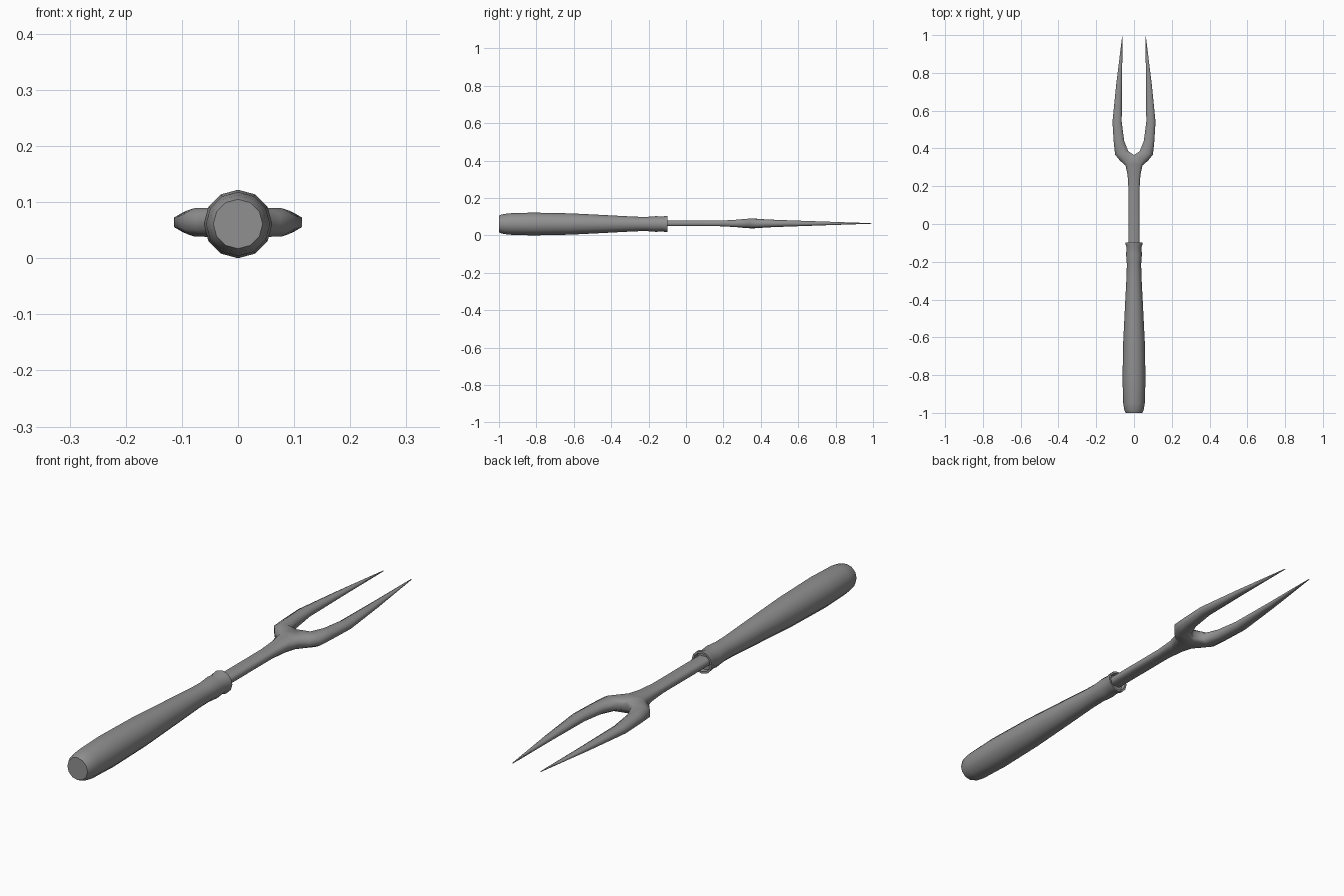
import bpy, bmesh, math

if "Cube" in bpy.data.objects:
    bpy.data.objects.remove(bpy.data.objects["Cube"])

ZC = 0.061

# Dark grey material
grey = bpy.data.materials.new("dark_grey")
grey.diffuse_color = (0.28, 0.28, 0.28, 1)
grey.use_nodes = True
grey.node_tree.nodes["Principled BSDF"].inputs["Base Color"].default_value = grey.diffuse_color


def finish(name, bm, angle):
    bmesh.ops.remove_doubles(bm, verts=bm.verts, dist=1e-5)
    bmesh.ops.recalc_face_normals(bm, faces=bm.faces)
    mesh = bpy.data.meshes.new(name)
    bm.to_mesh(mesh)
    bm.free()
    mesh.materials.append(grey)
    ob = bpy.data.objects.new(name, mesh)
    bpy.context.collection.objects.link(ob)
    bpy.ops.object.select_all(action='DESELECT')
    ob.select_set(True)
    bpy.context.view_layer.objects.active = ob
    bpy.ops.object.shade_smooth_by_angle(angle=math.radians(angle))
    return ob


def loft(bm, rings):
    loops = [[bm.verts.new(p) for p in r] for r in rings]
    n = len(loops[0])
    for a, b in zip(loops, loops[1:]):
        for i in range(n):
            j = (i + 1) % n
            bm.faces.new((a[i], a[j], b[j], b[i]))
    bm.faces.new(loops[0])
    bm.faces.new(loops[-1])


# Handle: 12-sided turned grip with a recessed collar at the front (y, radius)
profile = [(-1.0, 0.044), (-0.985, 0.051), (-0.95, 0.057), (-0.82, 0.061),
           (-0.62, 0.057), (-0.42, 0.047), (-0.27, 0.039), (-0.21, 0.038),
           (-0.16, 0.042), (-0.125, 0.039), (-0.11, 0.044), (-0.098, 0.044),
           (-0.098, 0.036), (-0.115, 0.034)]
bm = bmesh.new()
loft(bm, [[(r * math.sin(k * math.pi / 6), y, ZC + r * math.cos(k * math.pi / 6))
           for k in range(12)] for y, r in profile])
finish("handle", bm, 60)

# Fork half: inner point, outer point, half thickness, start of the top flat
sections = [((0, -0.13), (0.029, -0.13), 0.015, 0),
            ((0, 0.18), (0.029, 0.18), 0.015, 0),
            ((0, 0.26), (0.034, 0.26), 0.019, 0),
            ((0, 0.32), (0.045, 0.31), 0.024, 0),
            ((0, 0.365), (0.075, 0.336), 0.026, 0),
            ((0.030, 0.385), (0.100, 0.367), 0.025, 0.28),
            ((0.052, 0.44), (0.107, 0.43), 0.021, 0.28),
            ((0.065, 0.54), (0.114, 0.54), 0.017, 0.28),
            ((0.064, 0.74), (0.094, 0.74), 0.010, 0.28),
            ((0.060, 0.992), (0.063, 0.992), 0.0015, 0.28)]
rings = []
for (ix, iy), (ox, oy), h, s in sections:
    ring = [(0, -0.5), (s, -1), (0.7, -1), (1, -0.5),
            (1, 0.5), (0.7, 1), (s, 1), (0, 0.5)]
    rings.append([(ix + (ox - ix) * t, iy + (oy - iy) * t, ZC + 0.003 + v * h)
                  for t, v in ring])
bm = bmesh.new()
loft(bm, rings)

# Open the centre seam, then mirror the half into shank and two tines
seam = [f for f in bm.faces if all(abs(v.co.x) < 1e-5 for v in f.verts)]
bmesh.ops.delete(bm, geom=seam, context='FACES')
bmesh.ops.mirror(bm, geom=bm.verts[:] + bm.edges[:] + bm.faces[:],
                 axis='X', merge_dist=1e-4)
finish("shank_and_tines", bm, 75)
